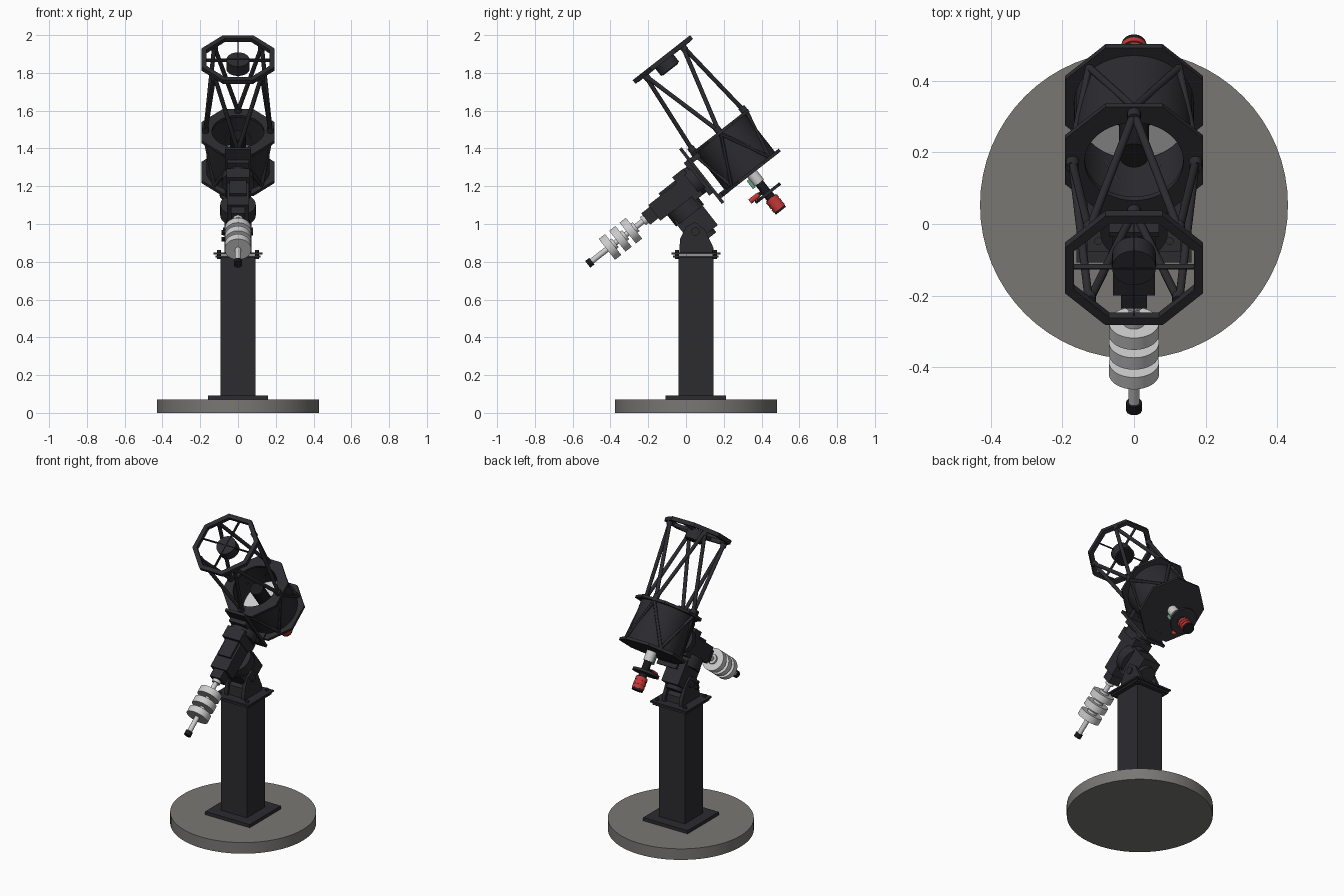
import bpy, bmesh
from math import radians, cos, sin, pi
from mathutils import Vector, Matrix

if "Cube" in bpy.data.objects:
    bpy.data.objects.remove(bpy.data.objects["Cube"])

# Tilted parts use local axes: x across, a along the counterweight shaft, b along the optical tube
TILT = Matrix.Rotation(radians(38), 4, 'X')
A, B = 1.055, 0.94          # optical axis position in a, declination axis position in b


def material(name, r, g, b):
    m = bpy.data.materials.new(name)
    m.diffuse_color = (r, g, b, 1)
    m.use_nodes = True
    m.node_tree.nodes["Principled BSDF"].inputs["Base Color"].default_value = m.diffuse_color
    return m


BLACK = material("black_paint", 0.025, 0.025, 0.03)
DARK = material("deep_black", 0.01, 0.01, 0.012)
STONE = material("concrete", 0.19, 0.185, 0.175)
STEEL = material("steel", 0.6, 0.6, 0.6)
GLASS = material("mirror_silver", 0.75, 0.75, 0.74)
RED = material("red_anodised", 0.55, 0.04, 0.04)
GREEN = material("green_board", 0.12, 0.35, 0.2)


def finish(name, bm, mat, tilt):
    bmesh.ops.recalc_face_normals(bm, faces=bm.faces)
    me = bpy.data.meshes.new(name)
    bm.to_mesh(me)
    bm.free()
    if tilt:
        me.transform(TILT)
    me.materials.append(mat)
    ob = bpy.data.objects.new(name, me)
    bpy.context.collection.objects.link(ob)
    return ob


def box(name, x, y, z, mat=BLACK, tilt=True):
    """Box from (min, max) ranges."""
    bm = bmesh.new()
    bmesh.ops.create_cube(bm, size=1)
    for v in bm.verts:
        v.co = [r[0] if c < 0 else r[1] for r, c in zip((x, y, z), v.co)]
    return finish(name, bm, mat, tilt)


def rod(name, p, q, r, mat=BLACK, tilt=True, n=32, r2=None):
    """Cylinder or cone between two points."""
    p, q = Vector(p), Vector(q)
    bm = bmesh.new()
    m = Matrix.Translation((p + q) / 2) @ (q - p).to_track_quat('Z', 'Y').to_matrix().to_4x4()
    bmesh.ops.create_cone(bm, cap_ends=True, segments=n, radius1=r,
                          radius2=r if r2 is None else r2, depth=(q - p).length, matrix=m)
    return finish(name, bm, mat, tilt)


def octagon(apothem):
    return lambda t: apothem / cos((t + pi / 8) % (pi / 4) - pi / 8)


def circle(r):
    return lambda t: r


def ring(name, outer, inner, b0, b1, mat=BLACK, n=48):
    """Hollow plate around the optical axis."""
    bm = bmesh.new()
    loops = []
    for f, b in ((outer, b0), (outer, b1), (inner, b1), (inner, b0)):
        ts = [2 * pi * i / n for i in range(n)]
        loops.append([bm.verts.new((f(t) * cos(t), A + f(t) * sin(t), b)) for t in ts])
    for k in range(4):
        u, v = loops[k], loops[(k + 1) % 4]
        for i in range(n):
            j = (i + 1) % n
            bm.faces.new((u[i], u[j], v[j], v[i]))
    return finish(name, bm, mat, True)


def prism(name, pts, x0, x1, mat=BLACK):
    """Side profile (y, z) extruded across x, upright."""
    bm = bmesh.new()
    f = bm.faces.new([bm.verts.new((x0, y, z)) for y, z in pts])
    g = bmesh.ops.extrude_face_region(bm, geom=[f])
    bmesh.ops.translate(bm, vec=(x1 - x0, 0, 0),
                        verts=[v for v in g['geom'] if isinstance(v, bmesh.types.BMVert)])
    return finish(name, bm, mat, False)


def slab(name, half, z0, z1, mat=BLACK):
    return box(name, (-half, half), (0.052 - half, 0.052 + half), (z0, z1), mat, False)


# Pier
rod("base_disc", (0, 0.053, 0), (0, 0.053, 0.072), 0.43, STONE, False, 64)
slab("pier_foot", 0.16, 0.072, 0.093)
slab("pier_column", 0.093, 0.093, 0.825)
slab("pier_top_plate", 0.12, 0.822, 0.833)
slab("mount_plate", 0.13, 0.838, 0.848)
for sx in (-1, 1):
    for sy in (-1, 1):
        x, y = sx * 0.1, 0.052 + sy * 0.1
        rod("leveling_bolt", (x, y, 0.815), (x, y, 0.862), 0.011, BLACK, False, 12)

# Wedge cheeks and altitude pivot
cheek = [(-0.035, 0.845), (-0.032, 0.92), (0, 0.985), (0.05, 1.01), (0.1, 0.97), (0.145, 0.875), (0.145, 0.845)]
for s in (-1, 1):
    prism("wedge_cheek", cheek, s * 0.05, s * 0.072)
prism("wedge_core", [(-0.02, 0.845), (-0.015, 0.91), (0.04, 0.94), (0.12, 0.89), (0.125, 0.845)], -0.05, 0.05)
rod("altitude_pivot", (-0.08, 0.05, 0.96), (0.08, 0.05, 0.96), 0.022, BLACK, False, 24)
for z in (0.92, 0.955):
    rod("clamp_knob", (-0.088, 0.0, z), (-0.07, 0.0, z), 0.012, DARK, False, 12)

# Polar axis housing
box("polar_housing", (-0.06, 0.06), (0.575, 0.745), (0.68, 0.84))
rod("polar_rear_cap", (0, 0.66, 0.655), (0, 0.66, 0.69), 0.055)
rod("polar_gear_case", (0, 0.66, 0.81), (0, 0.66, 0.885), 0.094, n=48)

# Declination axis housing and saddle
box("declination_housing", (-0.058, 0.058), (0.52, 0.73), (B - 0.055, B + 0.05))
box("declination_neck", (-0.037, 0.037), (0.464, 0.53), (B - 0.038, B + 0.038))
box("declination_motor_case", (-0.045, 0.045), (0.6, 0.77), (B + 0.03, B + 0.065))
box("declination_gear_case", (-0.062, 0.062), (0.71, 0.785), (B - 0.085, B + 0.088))
rod("declination_flange", (0, 0.77, B), (0, 0.815, B), 0.085, n=40)
box("saddle_clamp", (-0.058, 0.058), (0.805, 0.84), (0.83, 1.05))
box("dovetail_plate", (-0.07, 0.07), (0.83, 0.847), (0.755, 1.122))
for b in (0.795, 1.035):
    box("dovetail_mount_block", (-0.055, 0.055), (0.845, 0.9), (b - 0.014, b + 0.014))

# Counterweights
rod("counterweight_shaft", (0, 0.085, B), (0, 0.47, B), 0.015, STEEL)
rod("shaft_collar", (0, 0.445, B), (0, 0.47, B), 0.026, STEEL)
rod("shaft_end_knob", (0, 0.074, B), (0, 0.102, B), 0.022, DARK)
for i in range(3):
    a = 0.203 + 0.07 * i
    rod("counterweight", (0, a, B), (0, a + 0.042, B), 0.07, STEEL, n=48)
    rod("counterweight_hub", (0, a + 0.04, B), (0, a + 0.056, B), 0.03, STEEL)

# Mirror box
ring("rear_plate", octagon(0.193), circle(0.028), 0.782, 0.8)
ring("mirror_drum", circle(0.167), circle(0.157), 0.795, 1.055)
ring("front_plate", octagon(0.193), circle(0.138), 1.05, 1.067)
ring("primary_mirror", circle(0.153), circle(0.04), 0.835, 0.86, GLASS)
rod("baffle_base", (0, A, 0.86), (0, A, 0.9), 0.052, DARK, r2=0.042)
rod("baffle_tube", (0, A, 0.89), (0, A, 1.04), 0.042, DARK)

# Upper ring, truss and box struts
ring("upper_ring", octagon(0.193), octagon(0.167), 1.537, 1.562)
for k in range(4):
    t = k * pi / 2
    foot = Vector((0.172 * cos(t), A + 0.172 * sin(t), 1.07))
    box_foot = (0.178 * cos(t), A + 0.178 * sin(t), 1.05)
    rod("truss_foot", foot - Vector((0, 0, 0.005)), foot + Vector((0, 0, 0.025)), 0.019, n=16)
    for s in (-1, 1):
        d = t + s * pi / 4
        top = (0.178 * cos(d), A + 0.178 * sin(d), 1.54)
        rod("truss_pole", foot, top, 0.0115, n=16)
        rod("box_strut", box_foot, (0.178 * cos(d), A + 0.178 * sin(d), 0.8), 0.01, n=12)
    d = t + pi / 4
    rod("truss_head", (0.176 * cos(d), A + 0.176 * sin(d), 1.515),
        (0.176 * cos(d), A + 0.176 * sin(d), 1.54), 0.018, n=16)

# Secondary mirror on its spider
rod("secondary_cell", (0, A, 1.487), (0, A, 1.55), 0.061, n=40)
rod("secondary_mirror", (0, A, 1.482), (0, A, 1.488), 0.052, DARK, n=40)
box("spider_vane_across", (-0.175, 0.175), (A - 0.002, A + 0.002), (1.535, 1.555))
box("spider_vane_upright", (-0.002, 0.002), (A - 0.175, A + 0.175), (1.535, 1.555))

# Focuser and cameras
rod("focuser_body", (0, A, 0.72), (0, A, 0.785), 0.031, STEEL)
box("focuser_board", (-0.018, 0.018), (A - 0.046, A - 0.028), (0.715, 0.77), GREEN)
rod("adapter_tube", (0, A, 0.655), (0, A, 0.722), 0.024, DARK)
rod("filter_wheel", (-0.015, A + 0.003, 0.642), (-0.015, A + 0.003, 0.658), 0.083, BLACK, n=40)
rod("camera_neck", (0, A, 0.615), (0, A, 0.645), 0.026, DARK)
for i in range(3):
    b = 0.548 + 0.024 * i
    rod("camera_fin", (0, A, b), (0, A, b + 0.019), 0.037, RED)
rod("camera_core", (0, A, 0.54), (0, A, 0.62), 0.033, RED)
rod("camera_cap", (0, A, 0.534), (0, A, 0.546), 0.034, DARK)
rod("guide_camera", (-0.02, 0.955, 0.673), (-0.02, 1.015, 0.673), 0.014, RED, n=20)
rod("guide_camera_neck", (-0.02, 1.01, 0.673), (-0.02, 1.04, 0.673), 0.01, DARK, n=16)

# Smooth round surfaces, keep edges sharp
bpy.ops.object.select_all(action='SELECT')
bpy.context.view_layer.objects.active = bpy.context.selected_objects[0]
bpy.ops.object.shade_smooth_by_angle(angle=radians(30))
